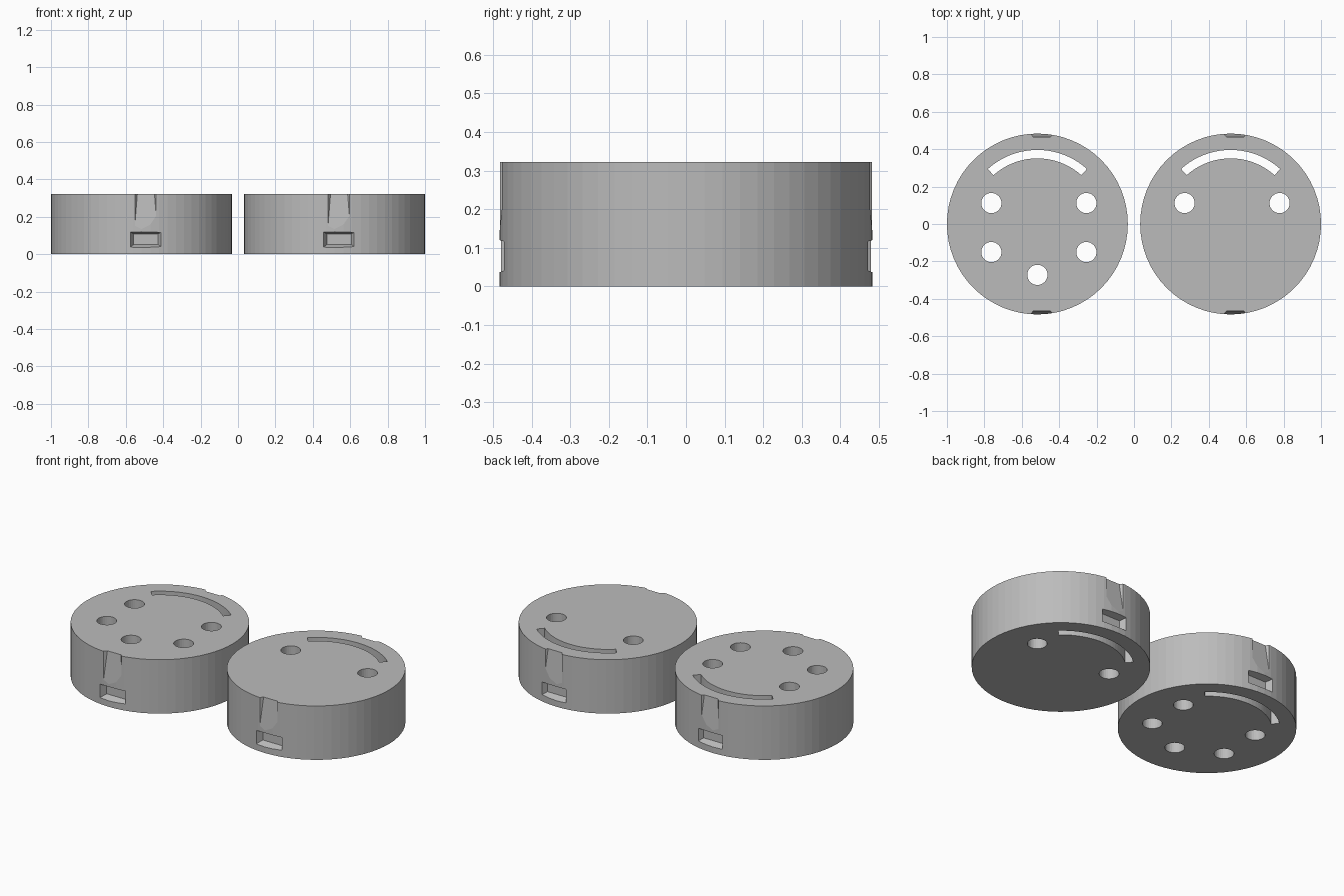
import bpy, bmesh, math
from mathutils import Vector

if "Cube" in bpy.data.objects:
    bpy.data.objects.remove(bpy.data.objects["Cube"])

R, H, SIDES = 0.4835, 0.322, 64
NOTCH_X = 0.024          # notches sit slightly off the disc centre line

grey = bpy.data.materials.new("plain grey")
grey.diffuse_color = (0.5, 0.5, 0.5, 1)
grey.use_nodes = True
grey.node_tree.nodes["Principled BSDF"].inputs["Base Color"].default_value = grey.diffuse_color


def prism(bm, outline, z0, z1):
    """Extrude a flat outline from z0 to z1."""
    face = bm.faces.new([bm.verts.new((x, y, z0)) for x, y in outline])
    top = bmesh.ops.extrude_face_region(bm, geom=[face])["geom"]
    verts = [v for v in top if isinstance(v, bmesh.types.BMVert)]
    bmesh.ops.translate(bm, verts=verts, vec=(0, 0, z1 - z0))


def circle(cx, cy, r, n, phase=0.0):
    return [(cx + r * math.cos(phase + 2 * math.pi * i / n),
             cy + r * math.sin(phase + 2 * math.pi * i / n)) for i in range(n)]


def hull(bm, points):
    verts = [bm.verts.new(p) for p in points]
    bmesh.ops.convex_hull(bm, input=verts)


def arc(r, a0, a1, n):
    return [(r * math.cos(math.radians(a0 + (a1 - a0) * i / n)),
             r * math.sin(math.radians(a0 + (a1 - a0) * i / n))) for i in range(n + 1)]


def make_object(name, bm, x):
    bmesh.ops.recalc_face_normals(bm, faces=bm.faces[:])
    mesh = bpy.data.meshes.new(name)
    bm.to_mesh(mesh)
    bm.free()
    ob = bpy.data.objects.new(name, mesh)
    ob.location.x = x
    bpy.context.collection.objects.link(ob)
    mesh.materials.append(grey)
    return ob


def groove_points(side):
    """Wedge groove, deepest at the top rim and fading out lower down."""
    pts = []
    for z, floor in ((0.125, 0.4845), (0.345, 0.4625)):
        for y in (floor, 0.53):
            half = 0.061 + 0.8 * (y - 0.484)
            pts += [(NOTCH_X + s * half, side * y, z) for s in (-1, 1)]
    return pts


def pocket_points(side):
    """Rectangular pocket with tapered walls."""
    pts = []
    for y, half, z0, z1 in ((0.444, 0.065, 0.052, 0.108),
                            (0.494, 0.091, 0.032, 0.123)):
        pts += [(NOTCH_X + s * half, side * y, z) for s in (-1, 1) for z in (z0, z1)]
    return pts


def disc(name, x, holes):
    # solid body
    bm = bmesh.new()
    prism(bm, circle(0, 0, R, SIDES), 0, H)
    body = make_object(name, bm, x)

    # cutters: round holes, curved slot, front and back notches
    bm = bmesh.new()
    for hx, hy in holes:
        prism(bm, circle(hx, hy, 0.054, 32), -0.1, H + 0.1)
    prism(bm, arc(0.396, 48, 132, 20) + arc(0.351, 132, 48, 20), -0.1, H + 0.1)
    for side in (-1, 1):
        hull(bm, groove_points(side))
        hull(bm, pocket_points(side))
    cutter = make_object(name + "_cutter", bm, x)
    cutter.hide_render = True

    mod = body.modifiers.new("cut", "BOOLEAN")
    mod.operation, mod.solver, mod.object = "DIFFERENCE", "EXACT", cutter
    bpy.context.view_layer.objects.active = body
    bpy.ops.object.modifier_apply(modifier=mod.name)
    bpy.data.objects.remove(cutter)


upper = [(-0.246, 0.112), (0.262, 0.112)]
lower = [(-0.246, -0.15), (0.262, -0.15), (0.0, -0.272)]
disc("five_hole_disc", -0.5165, upper + lower)
disc("two_hole_disc", 0.5165, upper)
